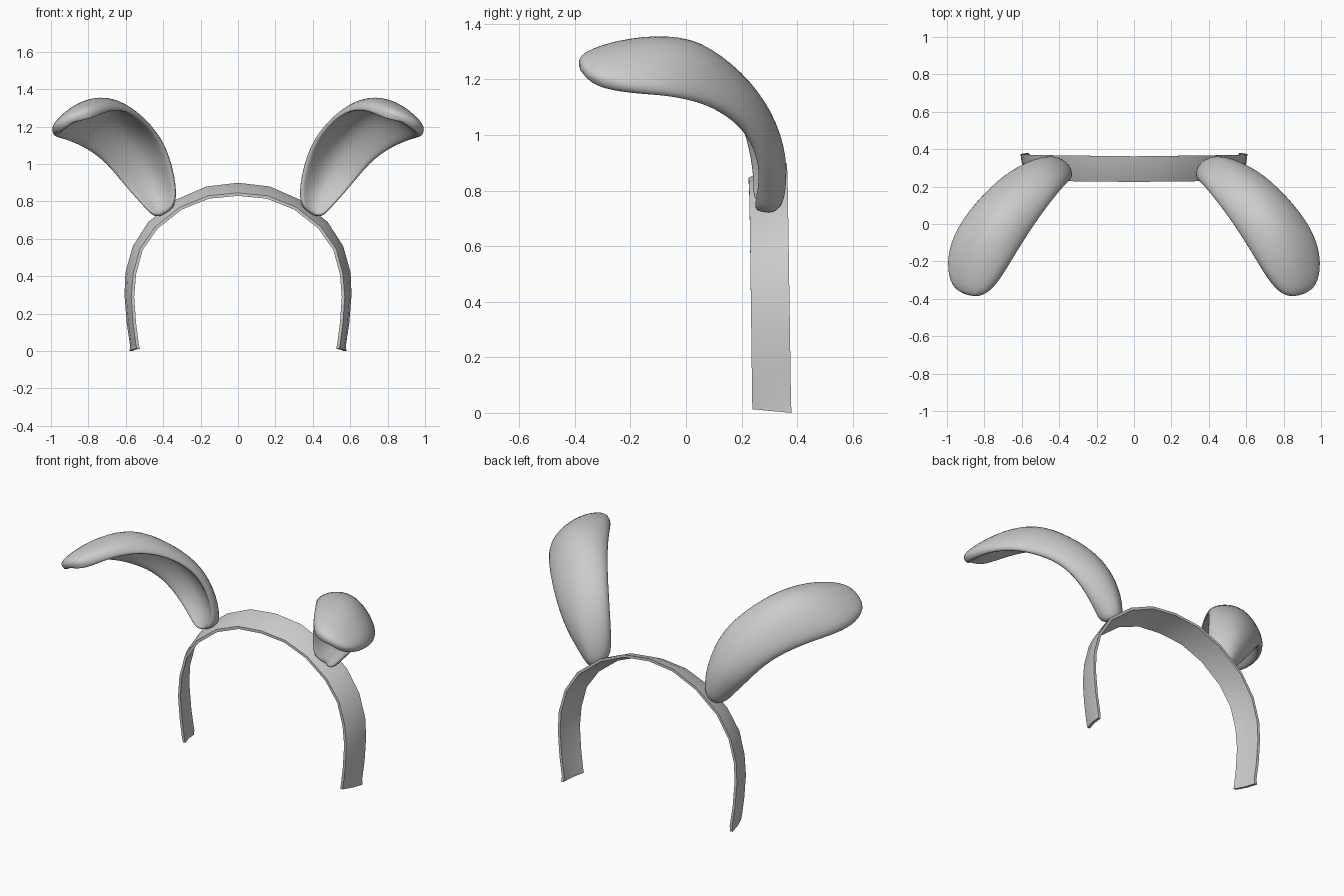
import bpy
from math import radians
from mathutils import Vector as V

if "Cube" in bpy.data.objects:
    bpy.data.objects.remove(bpy.data.objects["Cube"])


def make(name, rings, cap_end, subsurf):
    """Skin closed rings into a tube and mirror it across x."""
    n = len(rings[0])
    verts = [p for r in rings for p in r]
    faces = [tuple(reversed(range(n)))]
    for i in range(len(rings) - 1):
        for j in range(n):
            k = (j + 1) % n
            faces.append((i*n + j, i*n + k, (i+1)*n + k, (i+1)*n + j))
    if cap_end:
        faces.append(tuple(range((len(rings)-1)*n, len(rings)*n)))
    me = bpy.data.meshes.new(name)
    me.from_pydata(verts, [], faces)
    ob = bpy.data.objects.new(name, me)
    bpy.context.collection.objects.link(ob)
    bpy.context.view_layer.objects.active = ob
    ob.select_set(True)
    bpy.ops.object.mode_set(mode='EDIT')
    bpy.ops.mesh.select_all(action='SELECT')
    bpy.ops.mesh.normals_make_consistent(inside=False)
    bpy.ops.object.mode_set(mode='OBJECT')
    ob.modifiers.new("mirror", 'MIRROR')
    if subsurf:
        sub = ob.modifiers.new("subsurf", 'SUBSURF')
        sub.levels = sub.render_levels = subsurf
        bpy.ops.object.shade_smooth()
    else:
        bpy.ops.object.shade_smooth_by_angle(angle=radians(50))
    ob.select_set(False)
    return ob


# Headband: conical strip, back edge larger than front edge
back = [(.58, 0), (.577, .03), (.595, .15), (.607, .30), (.602, .42), (.563, .56),
        (.48, .69), (.33, .81), (.17, .88), (0, .90)]
front = [(.525, .013), (.53, .035), (.545, .15), (.555, .29), (.545, .41), (.51, .54),
         (.43, .655), (.30, .757), (.155, .815), (0, .83)]
rings = []
for i, ((bx, bz), (fx, fz)) in enumerate(zip(back, front)):
    s = i / 9
    f = V((fx, .24 - .015*s, fz))
    b = V((bx, .38 - .018*s, bz))
    out = V((fx, 0, max(fz - .3, 0))).normalized() * .016
    mid = (f + b) / 2
    rings.append([f, mid - out*.1, b - out, b, mid + out, f + out])
make("headband", rings, False, 0)

# Ears: inner edge, back ridge, outer edge, lip and hollow thickness per station
stations = [
    ((.345, .30, .745), (.39, .345, .715), (.44, .30, .695), .08, .09),
    ((.318, .288, .82), (.42, .372, .81), (.50, .30, .765), .07, .075),
    ((.333, .268, .96), (.47, .372, .96), (.605, .31, .885), .066, .05),
    ((.385, .215, 1.125), (.55, .297, 1.135), (.712, .262, 1.02), .066, .035),
    ((.475, .10, 1.24), (.66, .18, 1.26), (.822, .16, 1.10), .066, .035),
    ((.57, -.04, 1.31), (.75, .045, 1.357), (.925, .04, 1.145), .066, .04),
    ((.665, -.20, 1.338), (.84, -.12, 1.35), (.998, -.09, 1.17), .068, .045),
    ((.75, -.34, 1.315), (.89, -.28, 1.31), (1.018, -.235, 1.185), .07, .065),
    ((.825, -.405, 1.275), (.90, -.40, 1.265), (.975, -.365, 1.215), .055, .065),
]
st = [tuple(V(p) for p in s[:3]) + s[3:] for s in stations]
rings = []
for i, (l, c, r, lip, core) in enumerate(st):
    tan = st[min(i+1, 8)][1] - st[max(i-1, 0)][1]
    n = (r - l).cross(tan).normalized()

    def arc(u):
        return l*(1-u)*(1-2*u) + c*4*u*(1-u) + r*u*(2*u-1)
    ring = [arc(u) for u in (0, .2, .5, .8, 1)]
    ring += [arc(u) + n*t for u, t in ((.97, lip), (.82, lip), (.5, core), (.18, lip), (.03, lip))]
    rings.append(ring)
make("ears", rings, True, 2)
